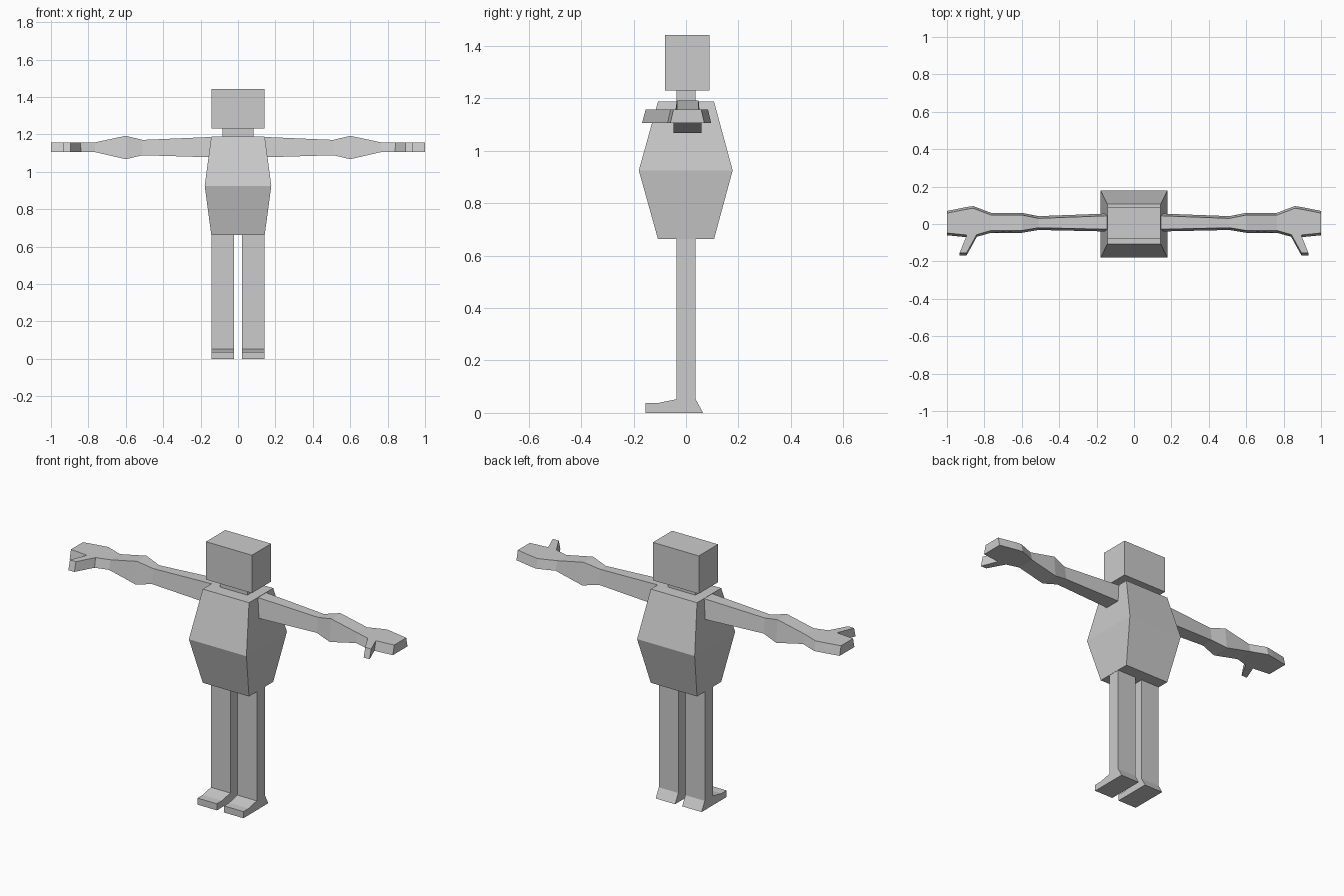
import bpy
import bmesh

cube = bpy.data.objects.get("Cube")
if cube:
    bpy.data.objects.remove(cube, do_unlink=True)

grey = bpy.data.materials.new("plain grey")
grey.use_nodes = True
grey.diffuse_color = (0.6, 0.6, 0.6, 1)
grey.node_tree.nodes["Principled BSDF"].inputs["Base Color"].default_value = (0.6, 0.6, 0.6, 1)


def loft(name, rings, side=1):
    """Skin a chain of matching rings, cap both ends; side=-1 mirrors across x."""
    bm = bmesh.new()
    loops = [[bm.verts.new((x * side, y, z)) for x, y, z in ring] for ring in rings]
    n = len(loops[0])
    for a, b in zip(loops, loops[1:]):
        for i in range(n):
            j = (i + 1) % n
            bm.faces.new((a[i], a[j], b[j], b[i]))
    bm.faces.new(loops[0])
    bm.faces.new(loops[-1])
    bmesh.ops.recalc_face_normals(bm, faces=bm.faces)
    mesh = bpy.data.meshes.new(name)
    bm.to_mesh(mesh)
    bm.free()
    mesh.materials.append(grey)
    obj = bpy.data.objects.new(name, mesh)
    bpy.context.collection.objects.link(obj)
    return obj


def level(z, half_x, front, back):
    """Horizontal rectangle at height z."""
    return [(-half_x, front, z), (half_x, front, z), (half_x, back, z), (-half_x, back, z)]


def section(x, bottom, top, front, back, flare=0.012):
    """Arm cross-section at x, wider at its lower edge."""
    return [(x, front, bottom), (x, back, bottom),
            (x, back - flare, top), (x, front + flare, top)]


# Head, neck and torso
loft("head", [level(1.23, 0.142, -0.08, 0.09), level(1.442, 0.142, -0.08, 0.09)])
loft("neck", [level(1.185, 0.084, -0.037, 0.037), level(1.23, 0.084, -0.037, 0.037)])
loft("torso", [level(0.663, 0.143, -0.107, 0.107),
               level(0.925, 0.178, -0.18, 0.178),
               level(1.187, 0.143, -0.107, 0.107)])

# Leg and foot share one side profile (y, z)
leg_profile = [(-0.155, 0), (-0.155, 0.037), (-0.11, 0.037), (-0.037, 0.052),
               (-0.037, 0.663), (0.037, 0.663), (0.037, 0.052), (0.065, 0)]

# Arm stations: x, bottom, top, front, back
arm_stations = [(0.14, 1.077, 1.186, -0.04, 0.056),
                (0.51, 1.088, 1.17, -0.032, 0.042),
                (0.6, 1.067, 1.192, -0.047, 0.06),
                (0.765, 1.105, 1.157, -0.047, 0.06),
                (0.86, 1.105, 1.157, -0.074, 0.096),
                (0.9, 1.105, 1.157, -0.07, 0.09),
                (1.0, 1.105, 1.157, -0.06, 0.07)]

for label, side in (("left", 1), ("right", -1)):
    loft(label + "_leg", [[(x, y, z) for y, z in leg_profile] for x in (0.022, 0.142)], side)
    loft(label + "_arm", [section(*s) for s in arm_stations], side)
    # Thumb angles forward and outward from the hand
    thumb = []
    for x, width, y in ((0.83, 0.055, -0.05), (0.895, 0.037, -0.168)):
        thumb.append([(x, y, 1.105), (x + width, y, 1.105),
                      (x + width, y + 0.014, 1.157), (x, y + 0.014, 1.157)])
    loft(label + "_thumb", thumb, side)
